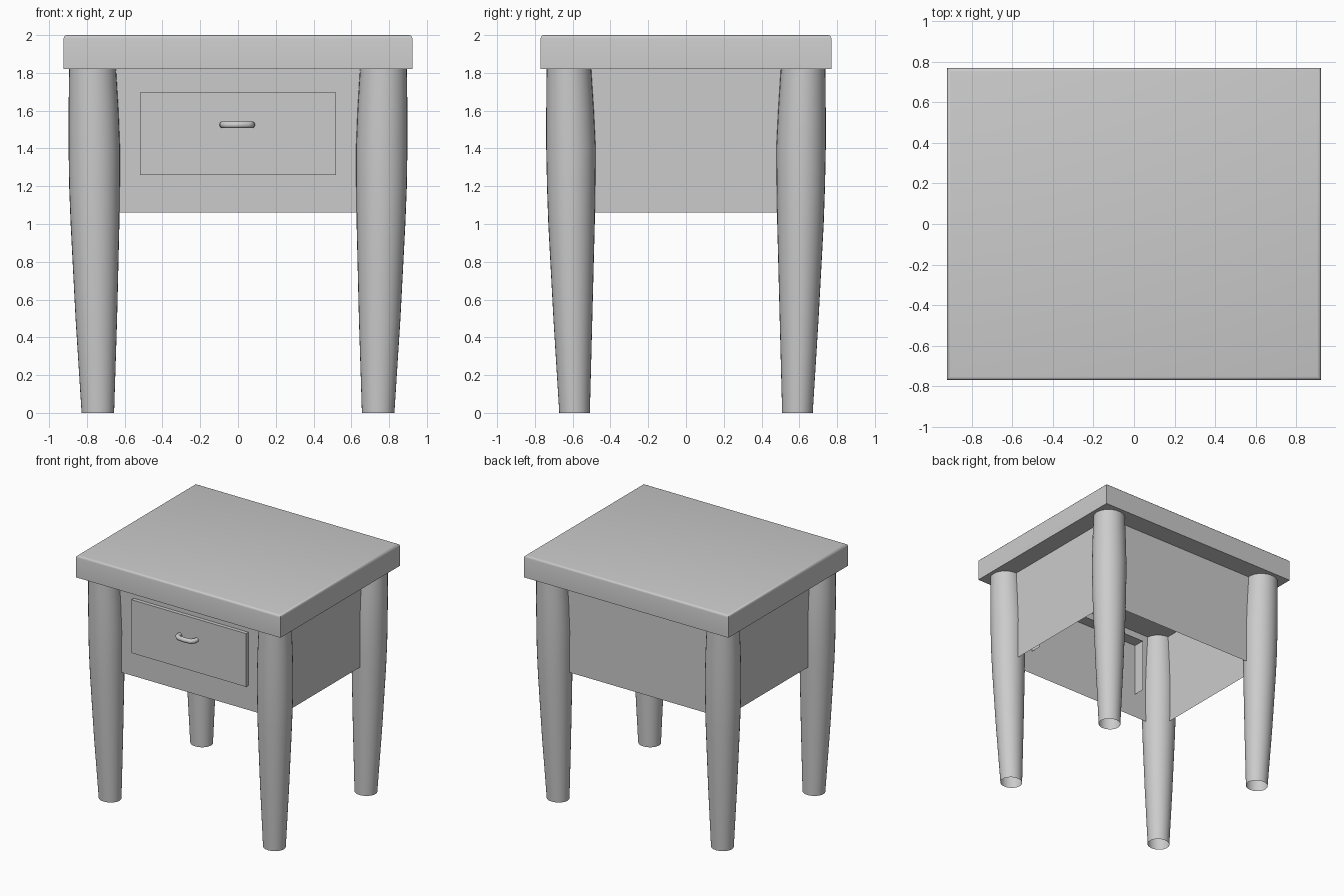
import bpy, bmesh, math

if "Cube" in bpy.data.objects:
    bpy.data.objects.remove(bpy.data.objects["Cube"])


def make_object(name, bm, smooth=False):
    bmesh.ops.recalc_face_normals(bm, faces=bm.faces)
    mesh = bpy.data.meshes.new(name)
    bm.to_mesh(mesh)
    bm.free()
    obj = bpy.data.objects.new(name, mesh)
    bpy.context.collection.objects.link(obj)
    if smooth:
        bpy.context.view_layer.objects.active = obj
        obj.select_set(True)
        bpy.ops.object.shade_smooth_by_angle(angle=math.radians(40))
        obj.select_set(False)
    return obj


def box(lo, hi):
    bm = bmesh.new()
    bmesh.ops.create_cube(bm, size=1)
    for v in bm.verts:
        v.co = [lo[i] + (v.co[i] + 0.5) * (hi[i] - lo[i]) for i in range(3)]
    return bm


# Table top with softly rounded upper edges
bm = box((-0.923, -0.77, 1.82), (0.923, 0.77, 2.0))
rim = [e for e in bm.edges if all(v.co.z > 1.99 for v in e.verts)]
bmesh.ops.bevel(bm, geom=rim, offset=0.018, segments=3, profile=0.5, affect='EDGES')
make_object("table_top", bm, True)

# Leg stations: z, centre x, centre y, radius x, radius y
STATIONS = [
    (0.0, 0.742, 0.590, 0.086, 0.081),
    (0.5, 0.750, 0.599, 0.110, 0.103),
    (1.0, 0.757, 0.606, 0.129, 0.123),
    (1.2, 0.760, 0.608, 0.134, 0.128),
    (1.4, 0.761, 0.609, 0.136, 0.131),
    (1.6, 0.765, 0.614, 0.132, 0.126),
    (1.82, 0.770, 0.620, 0.124, 0.118),
]
SIDES = 32


def leg(name, sx, sy):
    bm = bmesh.new()
    rings = []
    for z, cx, cy, rx, ry in STATIONS:
        rings.append([bm.verts.new((sx * (cx + rx * math.cos(a)), sy * (cy + ry * math.sin(a)), z))
                      for a in (2 * math.pi * i / SIDES for i in range(SIDES))])
    for r0, r1 in zip(rings, rings[1:]):
        for i in range(SIDES):
            j = (i + 1) % SIDES
            bm.faces.new((r0[i], r0[j], r1[j], r1[i]))
    make_object(name, bm, True)


for sx, side in ((-1, "left"), (1, "right")):
    for sy, end in ((-1, "front"), (1, "back")):
        leg(f"{end}_{side}_leg", sx, sy)

# Apron: thin four-sided shell, open above and below
bm = box((-0.765, -0.606, 1.06), (0.765, 0.606, 1.82))
caps = [f for f in bm.faces if abs(f.normal.z) > 0.5]
bmesh.ops.delete(bm, geom=caps, context='FACES_ONLY')
make_object("apron", bm)

# Drawer: front panel with its sides running back through the apron, open behind
bm = box((-0.518, -0.636, 1.26), (0.518, -0.51, 1.695))
back = [f for f in bm.faces if f.calc_center_median().y > -0.52]
bmesh.ops.delete(bm, geom=back, context='FACES_ONLY')
# The rear of the drawer floor is left out
floor = [f for f in bm.faces if f.calc_center_median().z < 1.27]
bmesh.ops.delete(bm, geom=floor, context='FACES_ONLY')
make_object("drawer", bm)
make_object("drawer_lower_edge", box((-0.518, -0.636, 1.26), (0.518, -0.607, 1.275)))

# Bowed drawer handle
curve = bpy.data.curves.new("drawer_handle", 'CURVE')
curve.dimensions = '3D'
curve.bevel_depth = 0.019
curve.bevel_resolution = 3
curve.use_fill_caps = True
points = [(-0.076, -0.632), (-0.074, -0.664), (-0.055, -0.684), (0, -0.690),
          (0.055, -0.684), (0.074, -0.664), (0.076, -0.632)]
spline = curve.splines.new('POLY')
spline.points.add(len(points) - 1)
for p, (x, y) in zip(spline.points, points):
    p.co = (x - 0.004, y, 1.525, 1)
spline.use_smooth = True
handle = bpy.data.objects.new("drawer_handle", curve)
bpy.context.collection.objects.link(handle)
